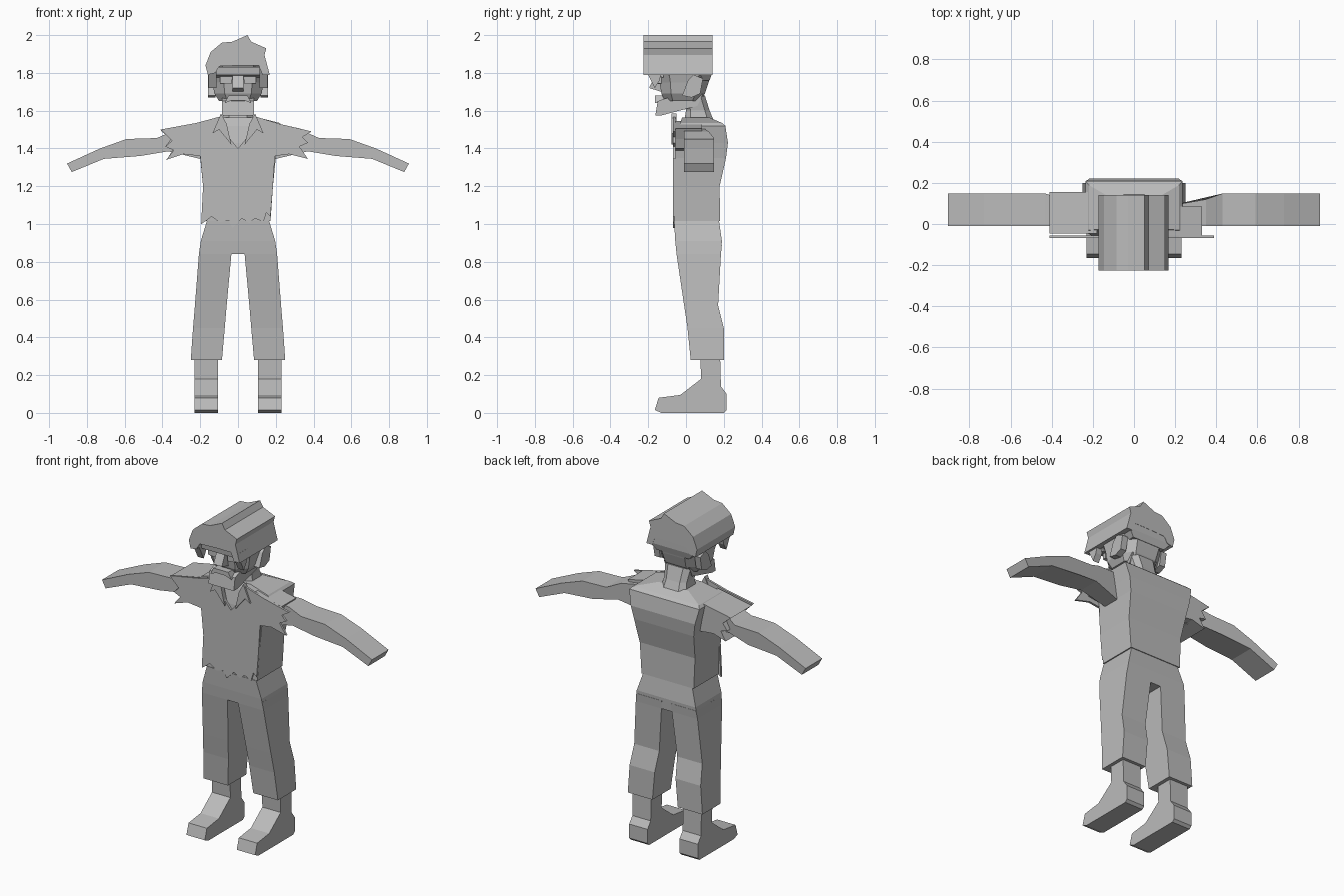
import bpy, bmesh

grey = bpy.data.materials.new("plain grey")
grey.diffuse_color = (0.5, 0.5, 0.5, 1)


def finish(name, bm):
    bmesh.ops.recalc_face_normals(bm, faces=bm.faces)
    mesh = bpy.data.meshes.new(name)
    bm.to_mesh(mesh)
    bm.free()
    mesh.materials.append(grey)
    ob = bpy.data.objects.new(name, mesh)
    bpy.context.collection.objects.link(ob)
    return ob


def prism(name, pts, a, b, axis="y", flip=1):
    """Extrude a flat outline: (x,z) along y, or (y,z) along x."""
    bm = bmesh.new()

    def put(p, d):
        return bm.verts.new((flip * p[0], d, p[1]) if axis == "y" else (flip * d, p[0], p[1]))
    lo = [put(p, a) for p in pts]
    hi = [put(p, b) for p in pts]
    bm.faces.new(lo)
    bm.faces.new(hi)
    n = len(pts)
    for i in range(n):
        j = (i + 1) % n
        bm.faces.new((lo[i], lo[j], hi[j], hi[i]))
    return finish(name, bm)


def loft(name, rings, cut=0.0, flip=1):
    """Rings of (z, x0, x1, y0, y1); cut chamfers the corners by a fraction."""
    bm = bmesh.new()
    loops = []
    for z, x0, x1, y0, y1 in rings:
        cx, cy = cut * (x1 - x0), cut * (y1 - y0)
        if cut:
            pts = [(x0 + cx, y0), (x1 - cx, y0), (x1, y0 + cy), (x1, y1 - cy),
                   (x1 - cx, y1), (x0 + cx, y1), (x0, y1 - cy), (x0, y0 + cy)]
        else:
            pts = [(x0, y0), (x1, y0), (x1, y1), (x0, y1)]
        loops.append([bm.verts.new((flip * x, y, z)) for x, y in pts])
    for a, b in zip(loops, loops[1:]):
        for i in range(len(a)):
            j = (i + 1) % len(a)
            bm.faces.new((a[i], a[j], b[j], b[i]))
    bm.faces.new(loops[0])
    bm.faces.new(loops[-1])
    return finish(name, bm)


# boots, trouser legs and arms, mirrored
boot = [(.075, .32), (.08, .18), (-.03, .095), (-.145, .08), (-.165, .015), (-.13, 0),
        (.2, .0), (.215, .015), (.215, .10), (.185, .14), (.18, .32)]
leg = [(.28, .085, .25, .025, .20), (.45, .07, .238, .008, .20), (.57, .06, .228, -.01, .17),
       (.84, .035, .207, -.05, .185), (.89, .03, .2, -.055, .19)]
arm = [(.18, 1.51), (.35, 1.49), (.43, 1.455), (.59, 1.45), (.73, 1.40), (.905, 1.32),
       (.88, 1.275), (.71, 1.345), (.52, 1.36), (.37, 1.385), (.18, 1.34)]
for side, s in (("left", 1), ("right", -1)):
    prism(side + "_boot", boot, .107, .23, "x", s)
    loft(side + "_trouser_leg", leg, 0, s)
    ob = prism(side + "_arm", arm, -.01, .148, "y", s)
    for v in ob.data.vertices:      # arm thins toward the armpit
        if v.co.y > .1 and abs(v.co.x) < .4:
            v.co.y = .09 if abs(v.co.x) < .3 else .12

# trouser seat
loft("trouser_seat", [(.84, -.207, .207, -.05, .185), (.91, -.197, .197, -.057, .19),
                      (1.015, -.165, .165, -.063, .175)])

# shirt body
loft("shirt_body", [(1.015, -.178, .172, -.06, .18), (1.2, -.185, .185, -.06, .178),
                    (1.35, -.2, .2, -.058, .212), (1.43, -.215, .215, -.052, .222),
                    (1.52, -.235, .235, -.035, .208), (1.535, -.22, .22, -.03, .19),
                    (1.565, -.10, .10, -.02, .12)])

# torn shirt front
front = [(0, 1.40), (.05, 1.46), (.09, 1.57), (.22, 1.53), (.39, 1.49), (.34, 1.46), (.37, 1.43),
         (.325, 1.41), (.37, 1.345), (.27, 1.37), (.195, 1.36), (.185, 1.2), (.172, 1.04),
         (.15, 1.06), (.135, 1.01), (.09, 1.03), (.06, 1.005), (.02, 1.03), (-.03, .98), (-.05, 1.02),
         (-.1, 1.01), (-.14, 1.04), (-.165, 1.02), (-.195, 1.0), (-.185, 1.2), (-.2, 1.36),
         (-.29, 1.37), (-.38, 1.34), (-.34, 1.39), (-.385, 1.41), (-.35, 1.44), (-.41, 1.5),
         (-.22, 1.535), (-.09, 1.57), (-.05, 1.46)]
prism("torn_shirt_front", front, -.068, -.055)

# full sleeve on one side, front scrap closed back to the arm
sleeve = [(-.18, 1.54), (-.41, 1.495), (-.355, 1.45), (-.385, 1.41), (-.34, 1.40),
          (-.375, 1.345), (-.29, 1.37), (-.19, 1.36)]
prism("right_sleeve", sleeve, -.045, .155)
prism("left_shoulder", [(.15, 1.545), (.33, 1.505), (.30, 1.45), (.28, 1.40), (.15, 1.38)], -.055, .085)

# collar points
for s in (1, -1):
    prism("collar", [(.09, 1.585), (.135, 1.48), (.10, 1.50), (.035, 1.42), (.06, 1.53)],
          -.078, -.05, "y", s)

# neck, jaw, head
loft("neck", [(1.54, -.085, .085, -.01, .15), (1.6, -.075, .075, 0, .125), (1.68, -.085, .085, -.02, .1)], .2)
prism("jaw", [(-.162, 1.575), (-.13, 1.575), (.06, 1.625), (.09, 1.69), (-.11, 1.665), (-.15, 1.65)],
      -.085, .085, "x")
loft("head", [(1.65, -.10, .10, -.11, .075), (1.69, -.125, .125, -.13, .10), (1.75, -.135, .135, -.14, .12),
              (1.79, -.145, .145, -.15, .13), (1.86, -.145, .145, -.19, .13)], .22)

# face: brow, nose, moustache, eyes, ears, side locks
prism("brow", [(-.19, 1.83), (-.185, 1.79), (-.12, 1.775), (-.12, 1.83)], -.12, .12, "x")
prism("nose", [(-.13, 1.79), (-.165, 1.785), (-.195, 1.72), (-.13, 1.70)], -.028, .028, "x")
prism("moustache", [(-.07, 1.64), (-.05, 1.68), (.05, 1.68), (.07, 1.64), (.03, 1.655), (-.03, 1.655)],
      -.165, -.1)
for s in (1, -1):
    prism("eye", [(.035, 1.74), (.095, 1.745), (.095, 1.78), (.035, 1.78)], -.152, -.13, "y", s)
    prism("ear", [(-.02, 1.68), (.03, 1.67), (.075, 1.69), (.09, 1.77), (.04, 1.79), (.01, 1.76)],
          .12, .158, "x", s)
    prism("side_lock", [(-.225, 1.84), (-.165, 1.72), (-.14, 1.76), (-.12, 1.84)], .115, .155, "x", s)

# hair
hair = [(-.16, 1.79), (-.172, 1.84), (-.145, 1.91), (-.085, 1.96), (-.03, 1.965), (.05, 2.0),
        (.07, 1.965), (.15, 1.93), (.14, 1.895), (.168, 1.79), (.13, 1.79), (.11, 1.84),
        (.02, 1.84), (-.1, 1.835), (-.12, 1.80)]
prism("hair", hair, -.225, .14)
loft("back_hair", [(1.76, -.11, .11, .03, .125), (1.80, -.145, .145, .0, .138), (1.88, -.15, .14, 0, .139)])
